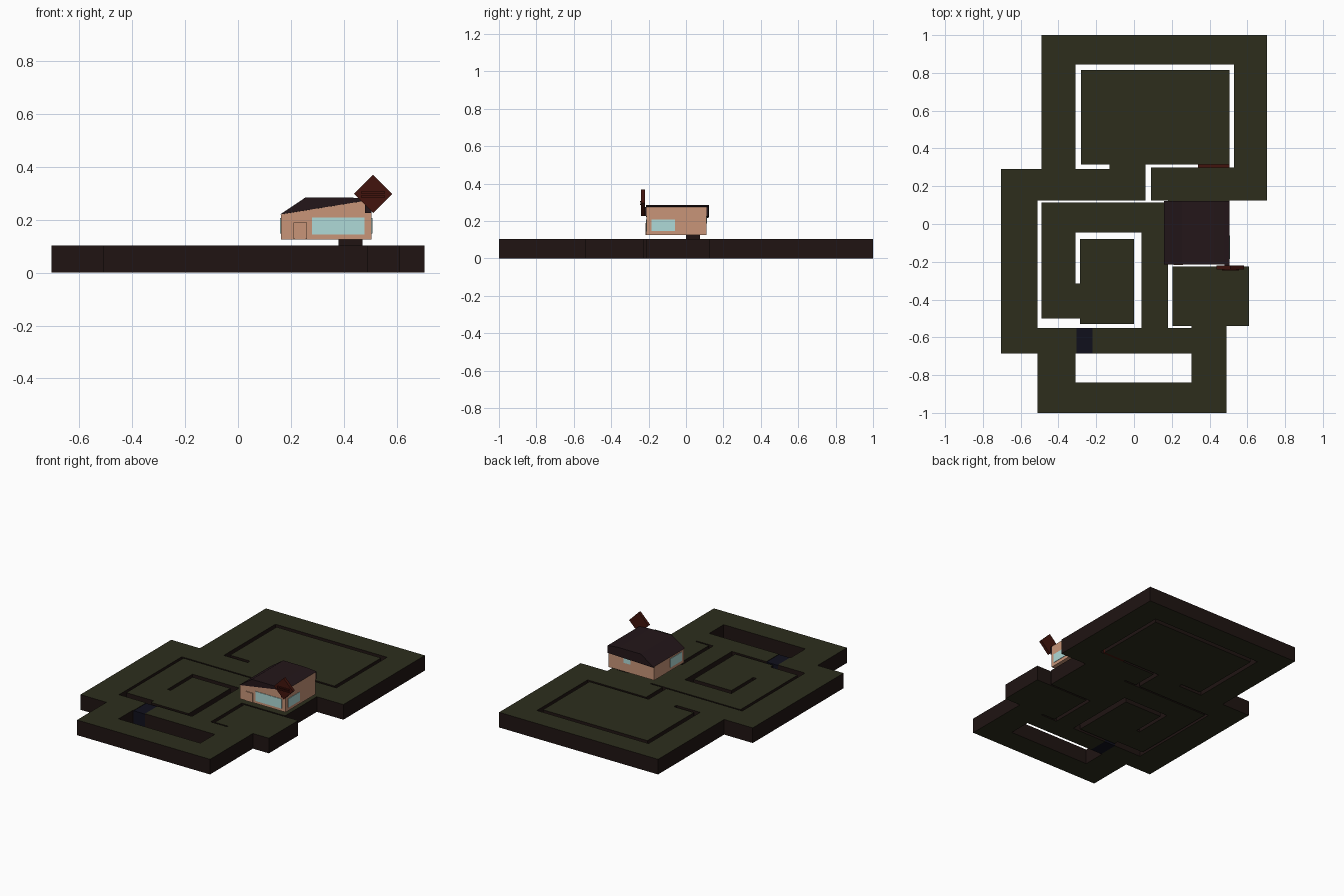
import bpy, bmesh, math

if "Cube" in bpy.data.objects:
    bpy.data.objects.remove(bpy.data.objects["Cube"])


def mat(name, r, g, b):
    m = bpy.data.materials.new(name)
    m.diffuse_color = (r, g, b, 1)
    m.use_nodes = True
    m.node_tree.nodes["Principled BSDF"].inputs["Base Color"].default_value = m.diffuse_color
    return m


GRASS = mat("grass", .026, .027, .012)
EARTH = mat("earth", .014, .007, .006)
WALL = mat("wall", .58, .30, .19)
GLASS = mat("glass", .43, .70, .68)
ROOF = mat("roof", .017, .008, .010)
RED = mat("red", .054, .007, .004)
WATER = mat("water", .005, .005, .012)


def finish(bm, name, *mats):
    bmesh.ops.recalc_face_normals(bm, faces=bm.faces)
    me = bpy.data.meshes.new(name)
    bm.to_mesh(me)
    bm.free()
    for m in mats:
        me.materials.append(m)
    ob = bpy.data.objects.new(name, me)
    bpy.context.collection.objects.link(ob)
    return ob


def box(name, x0, x1, y0, y1, z0, z1, m):
    return prism(name, [(x0, z0), (x1, z0), (x1, z1), (x0, z1)], y0, y1, m)


def prism(name, profile, y0, y1, m):
    """Extrude an xz profile along y."""
    bm = bmesh.new()
    f = bm.faces.new([bm.verts.new((x, y0, z)) for x, z in profile])
    r = bmesh.ops.extrude_face_region(bm, geom=[f])
    vs = [v for v in r["geom"] if isinstance(v, bmesh.types.BMVert)]
    bmesh.ops.translate(bm, verts=vs, vec=(0, y1 - y0, 0))
    return finish(bm, name, m)


def slab(name, rects, h):
    """Union of rectangles (x0, y0, x1, y1), grass on top, earth on the sides."""
    xs = sorted({v for r in rects for v in (r[0], r[2])})
    ys = sorted({v for r in rects for v in (r[1], r[3])})
    bm = bmesh.new()
    for x0, x1 in zip(xs, xs[1:]):
        for y0, y1 in zip(ys, ys[1:]):
            cx, cy = (x0 + x1) / 2, (y0 + y1) / 2
            if any(r[0] < cx < r[2] and r[1] < cy < r[3] for r in rects):
                bm.faces.new([bm.verts.new((x, y, 0)) for x, y in
                              ((x0, y0), (x1, y0), (x1, y1), (x0, y1))])
    bmesh.ops.remove_doubles(bm, verts=bm.verts, dist=1e-4)
    r = bmesh.ops.extrude_face_region(bm, geom=list(bm.faces), use_keep_orig=True)
    vs = [v for v in r["geom"] if isinstance(v, bmesh.types.BMVert)]
    bmesh.ops.translate(bm, verts=vs, vec=(0, 0, h))
    bm.normal_update()
    for f in bm.faces:
        f.material_index = 0 if abs(f.normal.z) > .5 else 1
    return finish(bm, name, GRASS, EARTH)


# winding island ground
slab("island_ground", [
    # upper ring and its centre
    (-.49, .845, .705, 1), (-.49, .29, -.31, .845), (.53, .30, .705, .845),
    (-.28, .315, .505, .815), (-.13, .29, .06, .315),
    (-.705, .125, .06, .29), (.09, .125, .705, .30),
    # middle ring and its centre
    (-.705, -.685, -.51, .125), (-.49, -.045, .18, .115),
    (-.49, -.50, -.31, -.045), (-.31, -.50, -.285, -.315),
    (-.285, -.53, 0, -.08), (.04, -.55, .18, -.045),
    # ground below the house
    (.18, -.215, .505, .125),
    # lower ring and right block
    (-.705, -.685, -.305, -.55), (-.22, -.685, .305, -.55),
    (.305, -1, .49, -.54), (.205, -.54, .61, -.225),
    (-.51, -1, -.31, -.685), (-.51, -1, .49, -.84),
], .103)
box("water_channel", -.305, -.22, -.685, -.55, 0, .1, WATER)
box("ground_seam", .34, .505, .30, .315, .0, .09, RED)

# house
box("house_pillar", .38, .47, 0, .075, .1, .126, EARTH)
prism("house_walls", [(.162, .125), (.505, .125), (.505, .275), (.162, .22)],
      -.21, .11, WALL)
prism("house_roof", [(.16, .22), (.505, .275), (.48, .279), (.42, .284), (.255, .284)],
      -.215, .122, ROOF)
prism("roof_back_panel", [(.16, .215), (.505, .225), (.505, .275), (.42, .283),
                          (.255, .283)], .109, .121, ROOF)

# windows and door
box("front_window", .28, .478, -.213, -.208, .143, .208, GLASS)
box("right_window", .503, .508, -.185, -.06, .147, .207, GLASS)
box("left_window", .159, .164, -.185, -.06, .147, .207, GLASS)
box("back_window", .34, .39, .108, .113, .185, .22, GLASS)
box("door", .215, .255, -.214, -.209, .126, .185, WALL)
for i, x in enumerate((.21, .255)):
    box(f"door_post_{i}", x, x + .005, -.216, -.209, .126, .19, WALL)
box("door_lintel", .21, .26, -.216, -.209, .185, .19, WALL)

# diamond sign
C, Z, R = .51, .297, .072
prism("diamond_sign", [(C - R, Z), (C, Z - R), (C + R, Z), (C, Z + R)], -.24, -.22, RED)
for i, z in enumerate((.288, .302)):
    box(f"sign_bar_{i}", C - .045, C + .045, -.247, -.238, z - .004, z + .004, RED)
box("sign_bracket", .48, .505, -.222, -.208, .225, .275, ROOF)
